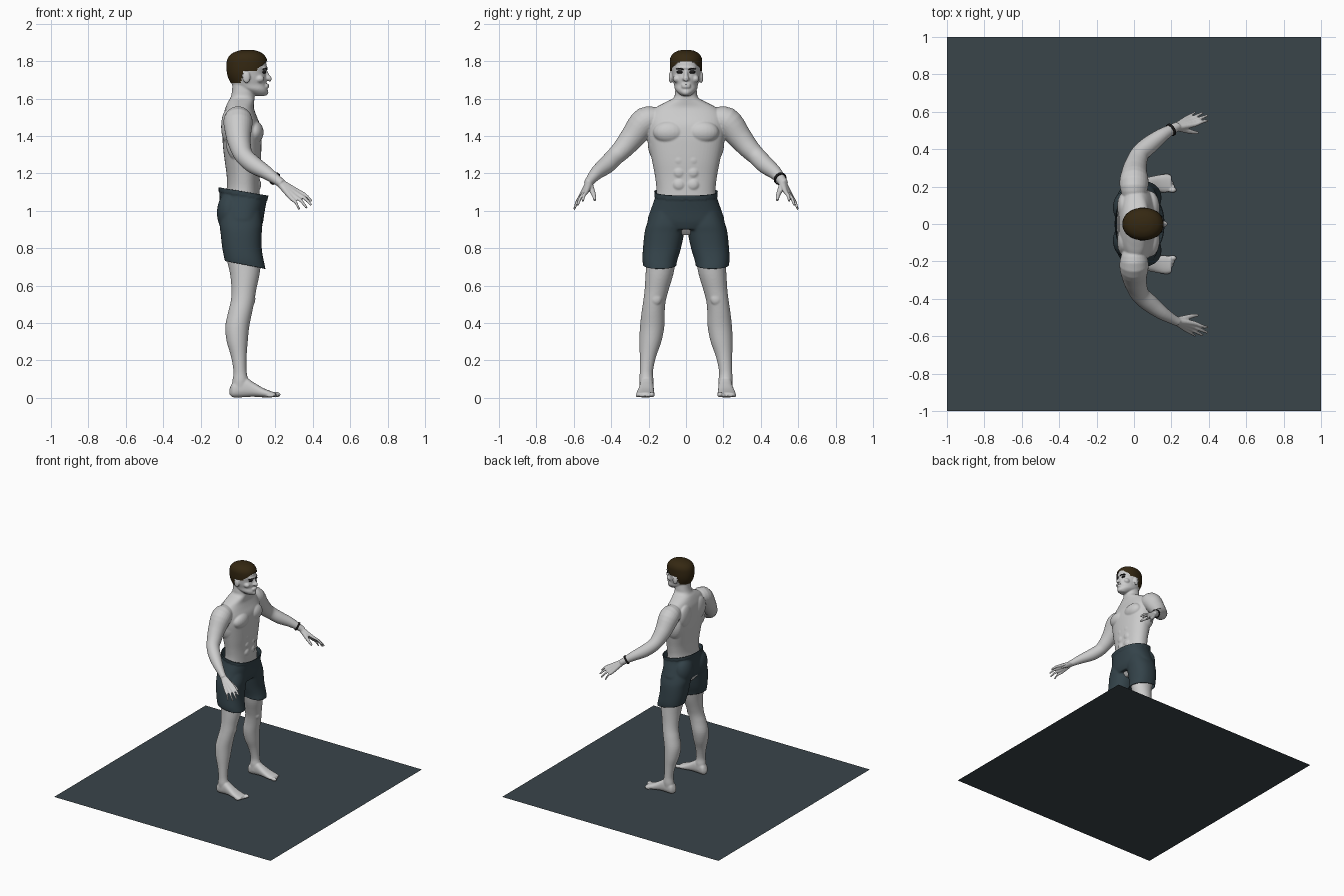
import bpy, bmesh, math
from mathutils import Vector, Matrix

if "Cube" in bpy.data.objects:
    bpy.data.objects.remove(bpy.data.objects["Cube"])


def material(name, r, g, b):
    m = bpy.data.materials.new(name)
    m.diffuse_color = (r, g, b, 1)
    m.use_nodes = True
    m.node_tree.nodes["Principled BSDF"].inputs["Base Color"].default_value = m.diffuse_color
    return m


SKIN = material("pale grey skin", .60, .60, .60)
CLOTH = material("slate cloth", .034, .056, .068)
FLOOR = material("slate floor", .042, .058, .068)
HAIR = material("dark brown hair", .035, .021, .006)
DARK = material("near black", .012, .011, .011)


def spline(rows, n):
    """Catmull-Rom resampling of a short table of rows."""
    out = []
    for i in range(len(rows) - 1):
        p = [rows[max(0, min(len(rows) - 1, i + k))] for k in (-1, 0, 1, 2)]
        for j in range(n):
            t = j / n
            out.append([b + .5 * t * (c - a + t * (2*a - 5*b + 4*c - d + t * (3*(b - c) + d - a)))
                        for a, b, c, d in zip(*p)])
    return out + [list(rows[-1])]


def skin_rings(bm, rings):
    vs = [[bm.verts.new(p) for p in r] for r in rings]
    n = len(vs[0])
    for a, b in zip(vs, vs[1:]):
        for i in range(n):
            bm.faces.new((a[i], a[(i+1) % n], b[(i+1) % n], b[i]))
    bm.faces.new(vs[0][::-1])
    bm.faces.new(vs[-1])


def loft(bm, rows, axis='z', e=2.0, seg=40, n=4):
    """Rows are (position, a0, a1, b0, b1): superellipse sections along an axis."""
    rings = []
    for t, a0, a1, b0, b1 in spline(rows, n):
        ring = []
        for k in range(seg):
            w = 2 * math.pi * k / seg
            c, s = math.cos(w), math.sin(w)
            a = (a0 + a1) / 2 + (a1 - a0) / 2 * math.copysign(abs(c) ** (2 / e), c)
            b = (b0 + b1) / 2 + (b1 - b0) / 2 * math.copysign(abs(s) ** (2 / e), s)
            ring.append((a, b, t) if axis == 'z' else (t, a, b))
        rings.append(ring)
    skin_rings(bm, rings)


def sym(rows):
    return [(z, x0, x1, -w, w) for z, x0, x1, w in rows]


def tube(bm, pts, seg=16, n=4):
    """Points are (x, y, z, radius)."""
    q = spline(pts, n)
    rings = []
    for i, p in enumerate(q):
        d = Vector(q[min(i+1, len(q)-1)][:3]) - Vector(q[max(i-1, 0)][:3])
        rot = d.to_track_quat('Z', 'Y')
        rings.append([Vector(p[:3]) + rot @ Vector((math.cos(w), math.sin(w), 0)) * p[3]
                      for w in (2 * math.pi * k / seg for k in range(seg))])
    skin_rings(bm, rings)


def ball(bm, c, r):
    bmesh.ops.create_uvsphere(bm, u_segments=24, v_segments=16, radius=1,
                              matrix=Matrix.Translation(c) @ Matrix.Diagonal((*r, 1)))


def mirror_y(bm):
    g = bmesh.ops.duplicate(bm, geom=bm.verts[:] + bm.edges[:] + bm.faces[:])["geom"]
    bmesh.ops.scale(bm, vec=(1, -1, 1), verts=[v for v in g if isinstance(v, bmesh.types.BMVert)])
    bmesh.ops.reverse_faces(bm, faces=[f for f in g if isinstance(f, bmesh.types.BMFace)])


def finish(bm, name, mat):
    bmesh.ops.recalc_face_normals(bm, faces=bm.faces[:])
    me = bpy.data.meshes.new(name)
    bm.to_mesh(me)
    bm.free()
    ob = bpy.data.objects.new(name, me)
    bpy.context.collection.objects.link(ob)
    me.materials.append(mat)
    me.polygons.foreach_set("use_smooth", [True] * len(me.polygons))
    return ob


def fuse(ob, voxel, smooth):
    """Merge overlapping volumes into one soft surface."""
    bpy.context.view_layer.objects.active = ob
    m = ob.modifiers.new("fuse", 'REMESH')
    m.mode, m.voxel_size, m.use_smooth_shade = 'VOXEL', voxel, True
    s = ob.modifiers.new("soften", 'SMOOTH')
    s.factor, s.iterations = .5, smooth
    for k in ("fuse", "soften"):
        bpy.ops.object.modifier_apply(modifier=k)


# floor
bm = bmesh.new()
bmesh.ops.create_grid(bm, x_segments=1, y_segments=1, size=1)
finish(bm, "floor_plate", FLOOR)

# body, left half: leg, foot and toes
bm = bmesh.new()
loft(bm, [(.95, -.08, .11, .01, .18), (.85, -.08, .12, .025, .20), (.75, -.062, .125, .05, .21),
          (.66, -.042, .115, .068, .216), (.58, -.035, .098, .092, .221), (.52, -.038, .088, .108, .228),
          (.46, -.052, .076, .114, .237), (.38, -.068, .06, .116, .246), (.30, -.06, .052, .132, .249),
          (.22, -.037, .046, .16, .247), (.14, -.024, .046, .177, .247), (.09, -.03, .056, .173, .25),
          (.04, -.035, .06, .172, .245)])
loft(bm, [(-.046, .195, .215, .02, .045), (-.03, .176, .24, .004, .08), (0, .173, .246, .002, .1),
          (.04, .173, .248, .004, .11), (.08, .172, .252, .006, .085), (.13, .17, .262, .003, .055),
          (.17, .169, .266, .002, .038), (.2, .175, .258, .006, .028)], axis='x', e=2.4)
for i in range(5):
    r = .0145 if i == 0 else .0105 - .0006 * i
    ball(bm, (.205 - .008 * i, .182 + .0195 * i, r + .003), (.023, r, r))
ball(bm, (.075, .16, .53), (.018, .03, .035))

# shoulder and arm
tube(bm, [(0, .14, 1.485, .06), (0, .215, 1.478, .078), (.003, .285, 1.395, .066), (.015, .335, 1.335, .056),
          (.035, .38, 1.29, .049), (.085, .425, 1.245, .047), (.15, .475, 1.205, .037),
          (.205, .508, 1.167, .027), (.235, .524, 1.145, .024)], seg=28)
# palm and fingers
wrist = (.215, .514, 1.158, .02)
for knuckle, tip, r in (((.318, .53, 1.106), (.394, .553, 1.05), .0095),
                        ((.31, .545, 1.094), (.392, .58, 1.03), .0095),
                        ((.297, .557, 1.082), (.368, .595, 1.014), .009),
                        ((.281, .566, 1.072), (.328, .598, 1.006), .008)):
    mid = [(a + b) / 2 + d for a, b, d in zip(knuckle, tip, (.004, .003, .006))]
    tube(bm, [wrist, (*knuckle, .0125), (*mid, r), (*tip, r * .75)], seg=12)
tube(bm, [(.23, .515, 1.142, .018), (.282, .5, 1.103, .0145), (.315, .491, 1.078, .011),
          (.342, .488, 1.055, .008)], seg=12)

# chest, back, stomach muscles and ear
ball(bm, (.085, .088, 1.42), (.052, .088, .062))
ball(bm, (-.058, .092, 1.45), (.032, .075, .09))
ball(bm, (.01, .15, 1.37), (.075, .055, .11))
for z in (1.14, 1.205, 1.27):
    ball(bm, (.103, .037, z), (.021, .034, .033))
ball(bm, (.045, .082, 1.714), (.021, .01, .032))
ball(bm, (.115, .05, 1.705), (.025, .02, .02))
mirror_y(bm)

# torso and neck
loft(bm, sym([(1.69, -.03, .08, .053), (1.64, -.032, .085, .058), (1.605, -.04, .088, .066),
              (1.58, -.055, .086, .11), (1.55, -.067, .085, .165), (1.51, -.078, .098, .2),
              (1.46, -.082, .118, .205), (1.40, -.083, .125, .205), (1.34, -.08, .125, .196),
              (1.26, -.07, .122, .18), (1.18, -.06, .116, .165), (1.10, -.063, .115, .158),
              (1.0, -.09, .115, .172), (.92, -.085, .105, .165), (.87, -.05, .07, .1)]), e=2.25, seg=56)
# head and face
SKULL = [(1.68, -.036, .153, .068), (1.71, -.051, .156, .076), (1.74, -.058, .151, .081),
         (1.775, -.06, .156, .0835), (1.81, -.054, .15, .082), (1.835, -.035, .132, .069),
         (1.851, -.002, .102, .044), (1.858, .03, .07, .014)]
inner = [(z - .005, a + .005, b - .003, w - .004) for z, a, b, w in SKULL]
loft(bm, sym([(1.615, .09, .142, .024), (1.63, .045, .157, .043), (1.65, .005, .157, .059)] + inner), e=2.1)
tube(bm, [(.146, 0, 1.75, .009), (.158, 0, 1.722, .011), (.167, 0, 1.706, .0145), (.163, 0, 1.694, .01)])
ball(bm, (.155, 0, 1.706), (.016, .02, .011))
for z in (1.673, 1.662):
    ball(bm, (.152, 0, z), (.014, .026, .007))
ball(bm, (.142, 0, 1.634), (.021, .025, .019))
ball(bm, (.135, 0, 1.764), (.024, .052, .01))
body = finish(bm, "body", SKIN)
fuse(body, .005, 3)

# hair cap trimmed along the hairline
bm = bmesh.new()
loft(bm, sym([(z + .003, a - .002, b + .003, w + .003) for z, a, b, w in SKULL]), e=2.1, seg=72, n=7)


def hairline(x):
    if x > .1:
        return 1.757 + (x - .1) * .75
    return 1.75 if x > .03 else max(1.684, 1.75 - (.03 - x) * 4)


bmesh.ops.delete(bm, geom=[f for f in bm.faces if f.calc_center_median().z < hairline(f.calc_center_median().x)],
                 context='FACES')
finish(bm, "hair", HAIR)

# eyes and eyebrows
bm = bmesh.new()
ball(bm, (.139, .032, 1.742), (.012, .018, .009))
mirror_y(bm)
finish(bm, "eyes", DARK)
bm = bmesh.new()
tube(bm, [(.154, .013, 1.755, .003), (.151, .032, 1.76, .0045), (.134, .052, 1.757, .003)], seg=8)
mirror_y(bm)
finish(bm, "eyebrows", DARK)

# bracelet on the left wrist
bm = bmesh.new()
turn = Vector((.11, .07, -.075)).to_track_quat('Z', 'Y')
ring = []
for i in range(32):
    w = 2 * math.pi * i / 32
    ring.append([bm.verts.new(Vector((.197, .503, 1.172)) + turn @ Vector(
        (r * math.cos(w), r * math.sin(w), h))) for r, h in ((.029, -.007), (.035, -.006), (.035, .006), (.029, .007))])
for i in range(32):
    a, b = ring[i], ring[(i + 1) % 32]
    for k in range(4):
        bm.faces.new((a[k], a[(k+1) % 4], b[(k+1) % 4], b[k]))
finish(bm, "bracelet", DARK)

# shorts: fused pelvis and leg volumes, then opened at waist and hems
bm = bmesh.new()
loft(bm, [(1.02, -.09, .12, .01, .175), (.93, -.098, .13, .004, .209), (.88, -.093, .127, .01, .222),
          (.80, -.084, .127, .027, .23), (.74, -.072, .136, .045, .233), (.70, -.064, .145, .053, .228),
          (.63, -.06, .155, .06, .22)], e=2.3)
ball(bm, (-.045, .088, .99), (.068, .09, .11))
mirror_y(bm)
loft(bm, sym([(1.18, -.10, .172, .166), (1.10, -.10, .163, .166), (1.07, -.098, .157, .166),
              (1.0, -.1, .143, .19), (.94, -.095, .134, .204), (.9, -.07, .12, .15)]), e=2.3, seg=56)
shorts = finish(bm, "shorts", CLOTH)
fuse(shorts, .007, 4)
bm = bmesh.new()
bm.from_mesh(shorts.data)
for co, no in (((0, 0, 1.108), (.17, 0, 1)), ((0, 0, .718), (-.19, 0, -1))):
    bmesh.ops.bisect_plane(bm, geom=bm.verts[:] + bm.edges[:] + bm.faces[:], plane_co=co,
                           plane_no=no, clear_outer=True)
# slightly raised waistband
for v in bm.verts:
    if v.co.z + .17 * v.co.x > 1.083:
        v.co.x = .03 + (v.co.x - .03) * 1.025
        v.co.y *= 1.025
bm.to_mesh(shorts.data)
bm.free()
m = shorts.modifiers.new("cloth thickness", 'SOLIDIFY')
m.thickness, m.offset = .004, -1
